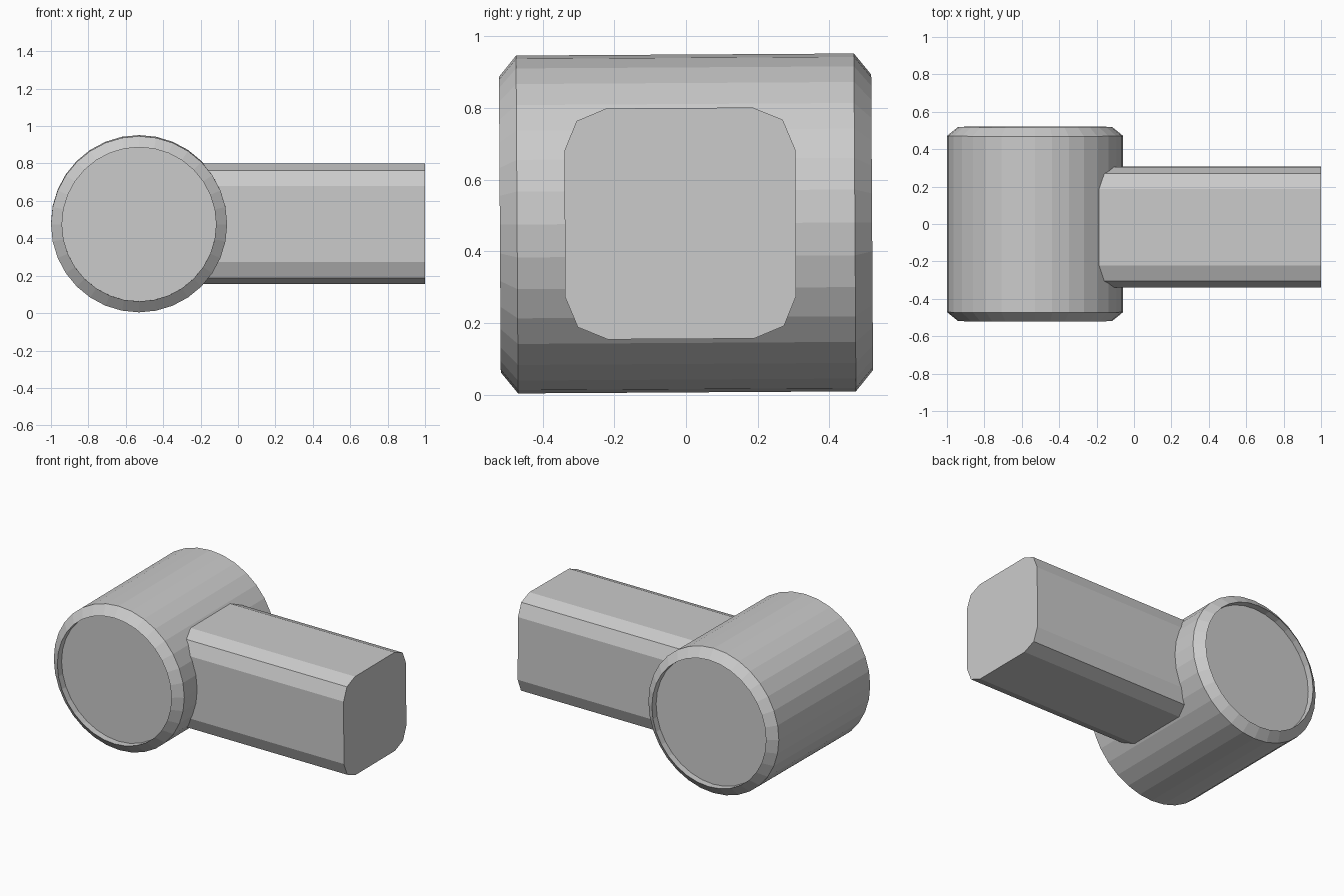
import bpy, bmesh, math

if "Cube" in bpy.data.objects:
    bpy.data.objects.remove(bpy.data.objects["Cube"])

TILT = math.radians(0.35)


def finish(name, bm, location):
    bmesh.ops.recalc_face_normals(bm, faces=bm.faces)
    mesh = bpy.data.meshes.new(name)
    bm.to_mesh(mesh)
    bm.free()
    ob = bpy.data.objects.new(name, mesh)
    ob.location = location
    ob.rotation_euler.x = TILT
    bpy.context.collection.objects.link(ob)
    return ob


def loft(rings):
    """Skin a list of closed rings and cap both ends."""
    bm = bmesh.new()
    loops = [[bm.verts.new(p) for p in ring] for ring in rings]
    for a, b in zip(loops, loops[1:]):
        for i in range(len(a)):
            j = (i + 1) % len(a)
            bm.faces.new((a[i], a[j], b[j], b[i]))
    bm.faces.new(loops[0])
    bm.faces.new(loops[-1])
    return bm


# Hammer head: chamfered 32-sided drum along y with recessed end discs
def circle(r, y, n=32):
    return [(r * math.cos(2 * math.pi * i / n), y, r * math.sin(2 * math.pi * i / n))
            for i in range(n)]


half = [(0.412, 0.475), (0.412, 0.519), (0.471, 0.471)]
profile = [(r, -y) for r, y in half] + half[::-1]
finish("drum_head", loft([circle(r, y) for r, y in profile]), (-0.529, 0, 0.478))


# Handle: square bar along x with rounded long edges
def rounded_square(x, h=0.322, r=0.118):
    pts = []
    for k in range(4):
        c = math.pi / 4 + k * math.pi / 2
        cy = math.copysign(h - r, math.cos(c))
        cz = math.copysign(h - r, math.sin(c))
        for s in (-1, 0, 1):
            a = c + s * math.pi / 4
            pts.append((x, cy + r * math.cos(a), cz + r * math.sin(a)))
    return pts


finish("handle_bar", loft([rounded_square(-0.3), rounded_square(1.0)]), (0, -0.016, 0.478))
